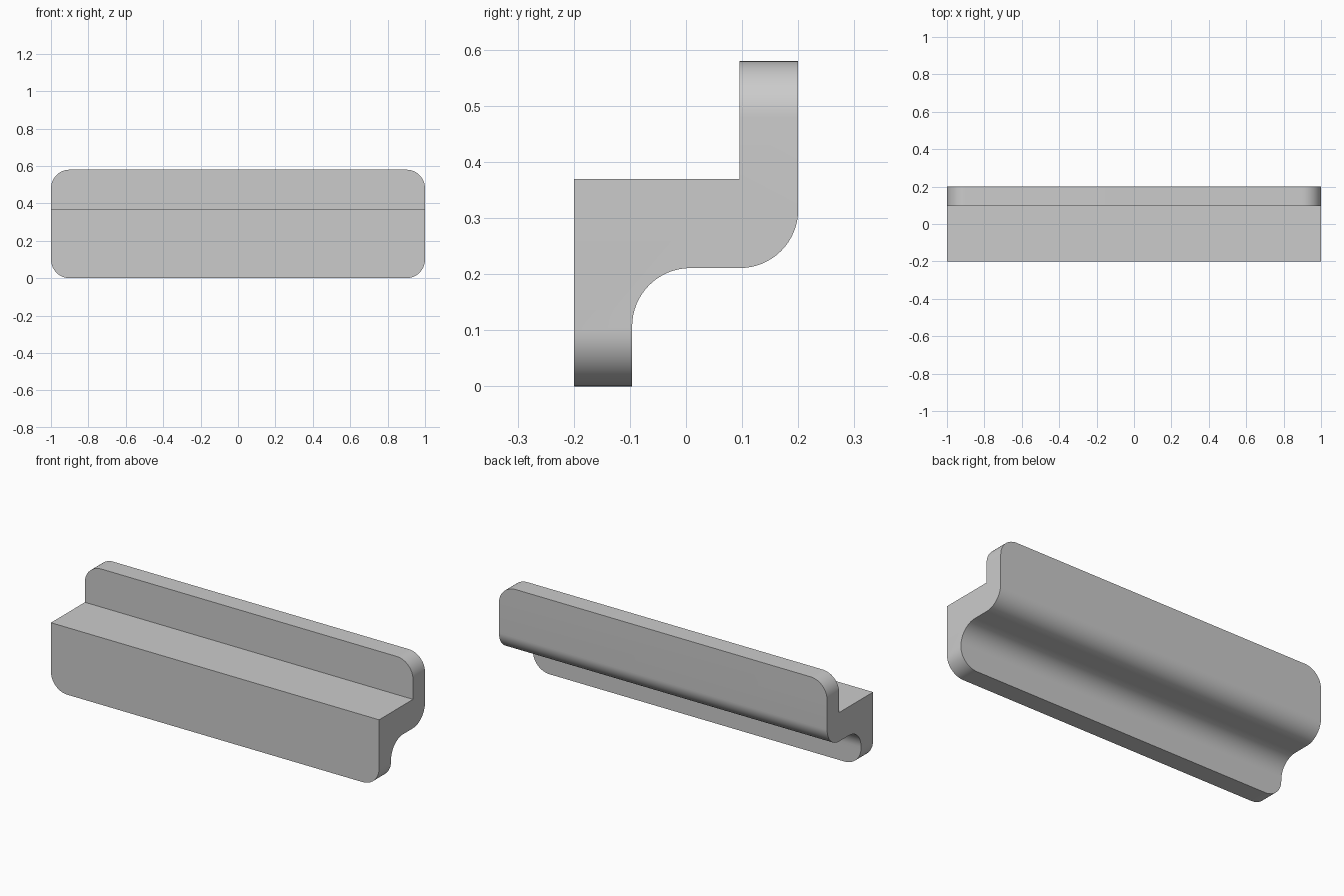
import bpy, bmesh
from math import sin, cos, pi
from mathutils import Vector

if "Cube" in bpy.data.objects:
    bpy.data.objects.remove(bpy.data.objects["Cube"])

HEIGHT = 0.58
LEDGE = 0.37
UNDER = 0.211
RADIUS = 0.104
STEPS = 16


def arc(y, z, start, end):
    """Points along a circular arc in the YZ plane."""
    angles = [start + (end - start) * i / STEPS for i in range(STEPS + 1)]
    return [(y + RADIUS * cos(a), z + RADIUS * sin(a)) for a in angles]


# Stepped cross-section with a concave and a convex sweep underneath
profile = [(-0.2, LEDGE), (-0.2, 0), (-0.096, 0)]
profile += arc(-0.096 + RADIUS, UNDER - RADIUS, pi, pi / 2)
profile += arc(0.2 - RADIUS, UNDER + RADIUS, -pi / 2, 0)
profile += [(0.2, HEIGHT), (0.095, HEIGHT), (0.095, LEDGE)]

# Extrude the section along the length
bm = bmesh.new()
section = bm.faces.new([bm.verts.new((-1, y, z)) for y, z in profile])
extruded = bmesh.ops.extrude_face_region(bm, geom=[section])["geom"]
moved = [v for v in extruded if isinstance(v, bmesh.types.BMVert)]
bmesh.ops.translate(bm, verts=moved, vec=Vector((2, 0, 0)))
bmesh.ops.recalc_face_normals(bm, faces=bm.faces)


# Round the four end corners of the top and bottom plates
def is_corner(edge):
    a, b = (v.co for v in edge.verts)
    level = abs(a.z - b.z) < 1e-5 and abs(a.x - b.x) < 1e-5
    return level and min(abs(a.z), abs(a.z - HEIGHT)) < 1e-5


corners = [e for e in bm.edges if is_corner(e)]
bmesh.ops.bevel(bm, geom=corners, offset=0.1, offset_type='OFFSET',
                segments=12, profile=0.5, affect='EDGES')
bmesh.ops.recalc_face_normals(bm, faces=bm.faces)

mesh = bpy.data.meshes.new("stepped_rail")
bm.to_mesh(mesh)
bm.free()
rail = bpy.data.objects.new("stepped_rail", mesh)
bpy.context.collection.objects.link(rail)

# Plain grey finish
grey = bpy.data.materials.new("plain_grey")
grey.use_nodes = True
colour = (0.6, 0.6, 0.6, 1)
grey.diffuse_color = colour
grey.node_tree.nodes["Principled BSDF"].inputs["Base Color"].default_value = colour
mesh.materials.append(grey)

bpy.context.view_layer.objects.active = rail
rail.select_set(True)
bpy.ops.object.shade_smooth_by_angle(angle=pi / 6)
